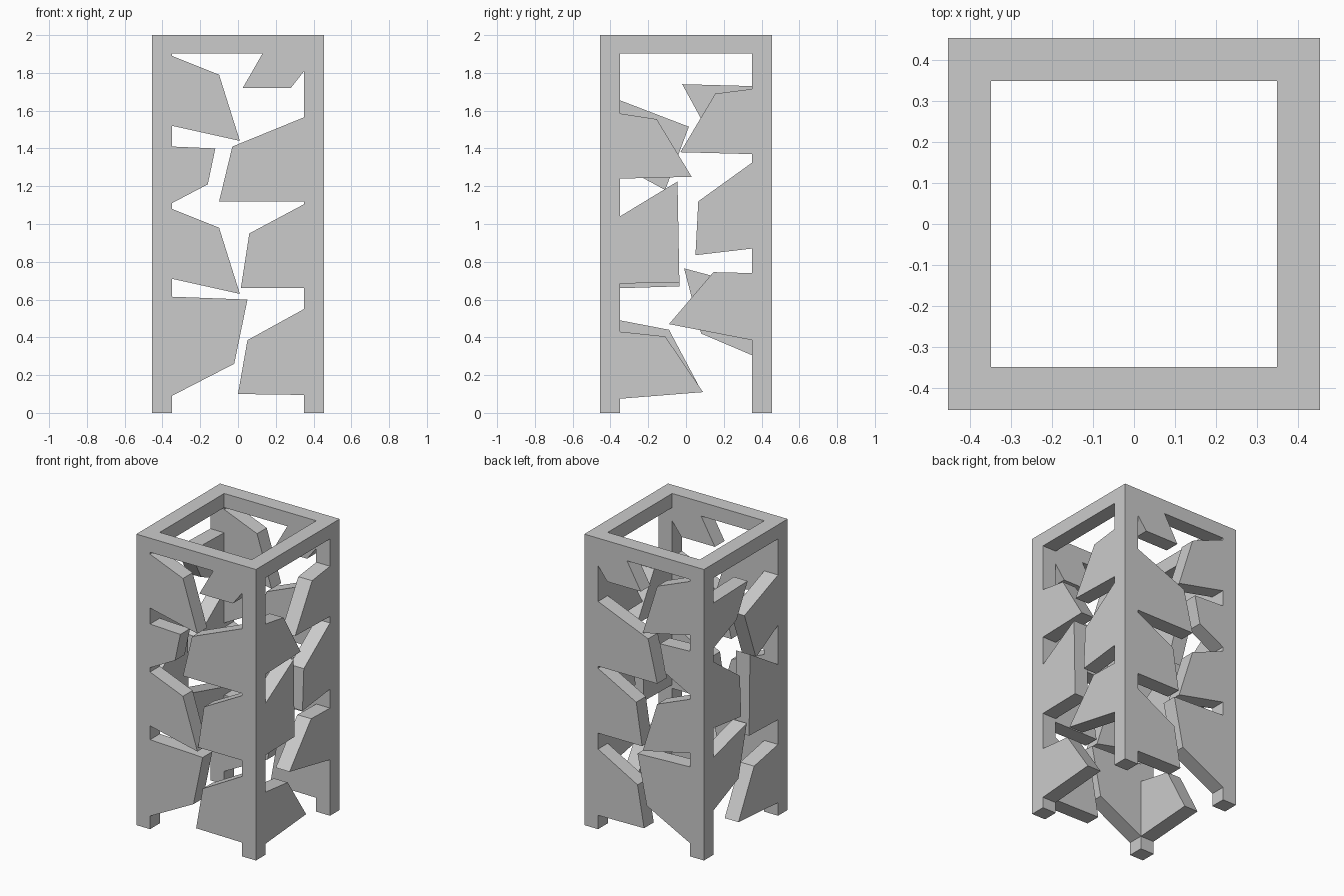
import bpy, bmesh
from mathutils import Vector

if "Cube" in bpy.data.objects:
    bpy.data.objects.remove(bpy.data.objects["Cube"])

OUT, W, H, RAIL = 0.455, 0.105, 2.0, 0.097   # outer half width, bar width, height, rail depth
IN = OUT - W

def box(name, lo, hi):
    lo, hi = Vector(lo), Vector(hi)
    bm = bmesh.new()
    bmesh.ops.create_cube(bm, size=1)
    for v in bm.verts:
        v.co = (lo + hi) / 2 + v.co * (hi - lo)
    link(name, bm)

def link(name, bm):
    bmesh.ops.recalc_face_normals(bm, faces=bm.faces)
    me = bpy.data.meshes.new(name)
    bm.to_mesh(me)
    bm.free()
    bpy.context.collection.objects.link(bpy.data.objects.new(name, me))

def panel(name, pts, axis, side):
    """Flat slab: outline (horizontal, z) extruded through the wall thickness."""
    near, far = sorted((side * IN, side * OUT))
    bm = bmesh.new()
    vs = [bm.verts.new((h, near, z) if axis == 'y' else (near, h, z)) for h, z in pts]
    f = bm.faces.new(vs)
    r = bmesh.ops.extrude_face_region(bm, geom=[f])
    d = far - near
    bmesh.ops.translate(bm, vec=(0, d, 0) if axis == 'y' else (d, 0, 0),
                        verts=[v for v in r['geom'] if isinstance(v, bmesh.types.BMVert)])
    link(name, bm)

# corner posts
for sx in (-1, 1):
    for sy in (-1, 1):
        x, y = sorted((sx * IN, sx * OUT)), sorted((sy * IN, sy * OUT))
        box("corner_post", (x[0], y[0], 0), (x[1], y[1], H))

# top rails
for s in (-1, 1):
    a, b = sorted((s * IN, s * OUT))
    box("top_rail", (-IN, a, H - RAIL), (IN, b, H))
    box("top_rail", (a, -IN, H - RAIL), (b, IN, H))

L, R = -IN, IN
# shards on the front and back walls (same outlines)
front_back = [
    [(L, 1.89), (-.10, 1.79), (.01, 1.44), (L, 1.52)],
    [(L, 1.41), (-.12, 1.40), (-.16, 1.21), (L, 1.11)],
    [(L, 1.08), (-.10, .98), (.01, .63), (L, .71)],
    [(L, .615), (.05, .60), (-.02, .26), (L, .09)],
    [(R, 1.903), (.13, 1.903), (.025, 1.72), (.28, 1.72), (R, 1.81)],
    [(R, 1.565), (-.03, 1.41), (-.10, 1.12), (R, 1.12)],
    [(R, 1.105), (.06, .95), (.015, .66), (R, .66)],
    [(R, .55), (.05, .385), (0, .10), (R, .095)],
]
# shards on the right wall
right = [
    [(L, 1.585), (-.155, 1.555), (.03, 1.25), (L, 1.24)],
    [(L, 1.04), (-.045, 1.225), (-.035, .69), (L, .685)],
    [(L, .43), (-.11, .405), (.09, .11), (L, .075)],
    [(R, 1.715), (.155, 1.69), (-.03, 1.38), (R, 1.37)],
    [(R, 1.325), (.065, 1.12), (.05, .835), (R, .87)],
    [(R, .74), (.145, .745), (-.09, .47), (R, .385)],
]
# shards on the left wall
left = [
    [(L, 1.655), (.015, 1.515), (-.11, 1.18), (L, 1.31)],
    [(L, 1.04), (-.045, 1.225), (-.035, .67), (L, .66)],
    [(L, .49), (-.09, .44), (.08, .12), (L, .09)],
    [(R, 1.73), (-.02, 1.74), (.10, 1.52), (R, 1.42)],
    [(R, 1.325), (.065, 1.12), (.05, .835), (R, .87)],
    [(R, .67), (-.01, .765), (.08, .42), (R, .305)],
]
for name, shapes, axis, side in (("front_panel", front_back, 'y', -1), ("back_panel", front_back, 'y', 1),
                                 ("right_panel", right, 'x', 1), ("left_panel", left, 'x', -1)):
    for pts in shapes:
        panel(name, pts, axis, side)
